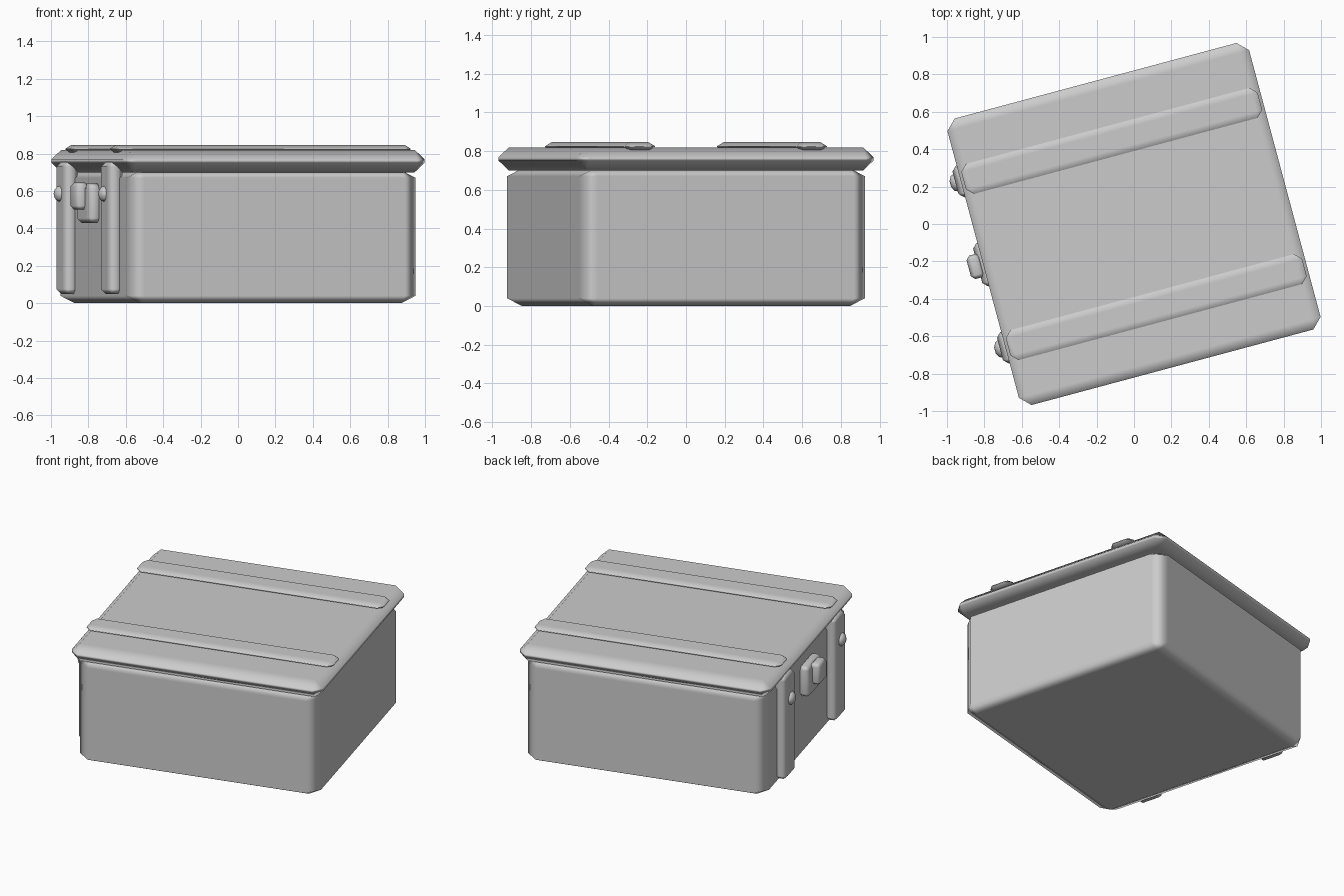
import bpy
import bmesh
import math
from mathutils import Matrix, Vector

cube = bpy.data.objects.get("Cube")
if cube:
    bpy.data.objects.remove(cube, do_unlink=True)

# One painted-metal grey for the whole crate
grey = bpy.data.materials.new("light_grey")
grey.use_nodes = True
colour = (0.6, 0.6, 0.6, 1)
grey.diffuse_color = colour
grey.node_tree.nodes["Principled BSDF"].inputs["Base Color"].default_value = colour

# The crate stands turned in plan
TURN = Matrix.Rotation(math.radians(15), 4, 'Z')


def finish(name, bm, centre, weighted=True):
    """Turn a bmesh into a smooth-shaded object placed in the crate's frame."""
    mesh = bpy.data.meshes.new(name)
    for face in bm.faces:
        face.smooth = True
    bm.to_mesh(mesh)
    bm.free()
    mesh.materials.append(grey)
    obj = bpy.data.objects.new(name, mesh)
    obj.matrix_world = TURN @ Matrix.Translation(centre)
    bpy.context.collection.objects.link(obj)
    if weighted:
        mod = obj.modifiers.new("Weighted normals", 'WEIGHTED_NORMAL')
        mod.weight = 100
    return obj


def chamfer_box(name, low, high, bevel, bevel_z=None, weighted=True):
    """Box between two corners with chamfers; bevel_z is the vertical depth."""
    low, high = Vector(low), Vector(high)
    size = high - low
    stretch = bevel / (bevel_z or bevel)
    bm = bmesh.new()
    bmesh.ops.create_cube(bm, size=1)
    bmesh.ops.scale(bm, vec=(size.x, size.y, size.z * stretch), verts=bm.verts)
    bmesh.ops.bevel(bm, geom=bm.edges[:], offset=bevel, segments=1,
                    profile=0.5, affect='EDGES')
    bmesh.ops.scale(bm, vec=(1, 1, 1 / stretch), verts=bm.verts)
    return finish(name, bm, (low + high) / 2, weighted)


# Body and overhanging lid
chamfer_box("body", (-0.8, -0.765, 0), (0.8, 0.765, 0.71), 0.08, 0.04)
chamfer_box("lid", (-0.835, -0.793, 0.70), (0.835, 0.793, 0.82), 0.055, 0.05)

# Matching lid ribs, side straps and studs
for side, label in ((1, "back"), (-1, "front")):
    mid = 0.46 * side
    chamfer_box(f"{label}_lid_rib", (-0.82, mid - 0.083, 0.80),
                (0.82, mid + 0.083, 0.847), 0.035, 0.021)
    chamfer_box(f"{label}_side_strap", (-0.865, mid - 0.087, 0.05),
                (-0.78, mid + 0.087, 0.755), 0.025)

    stud = bmesh.new()
    bmesh.ops.create_uvsphere(stud, u_segments=10, v_segments=6, radius=1)
    bmesh.ops.scale(stud, vec=(0.035, 0.05, 0.043), verts=stud.verts)
    finish(f"{label}_strap_stud", stud, (-0.86, mid, 0.585), weighted=False)

# Latch on the same side as the straps
chamfer_box("latch_plate", (-0.865, -0.12, 0.43), (-0.78, 0.12, 0.64), 0.025)
chamfer_box("latch_catch", (-0.915, -0.065, 0.50), (-0.84, 0.065, 0.645), 0.02)
